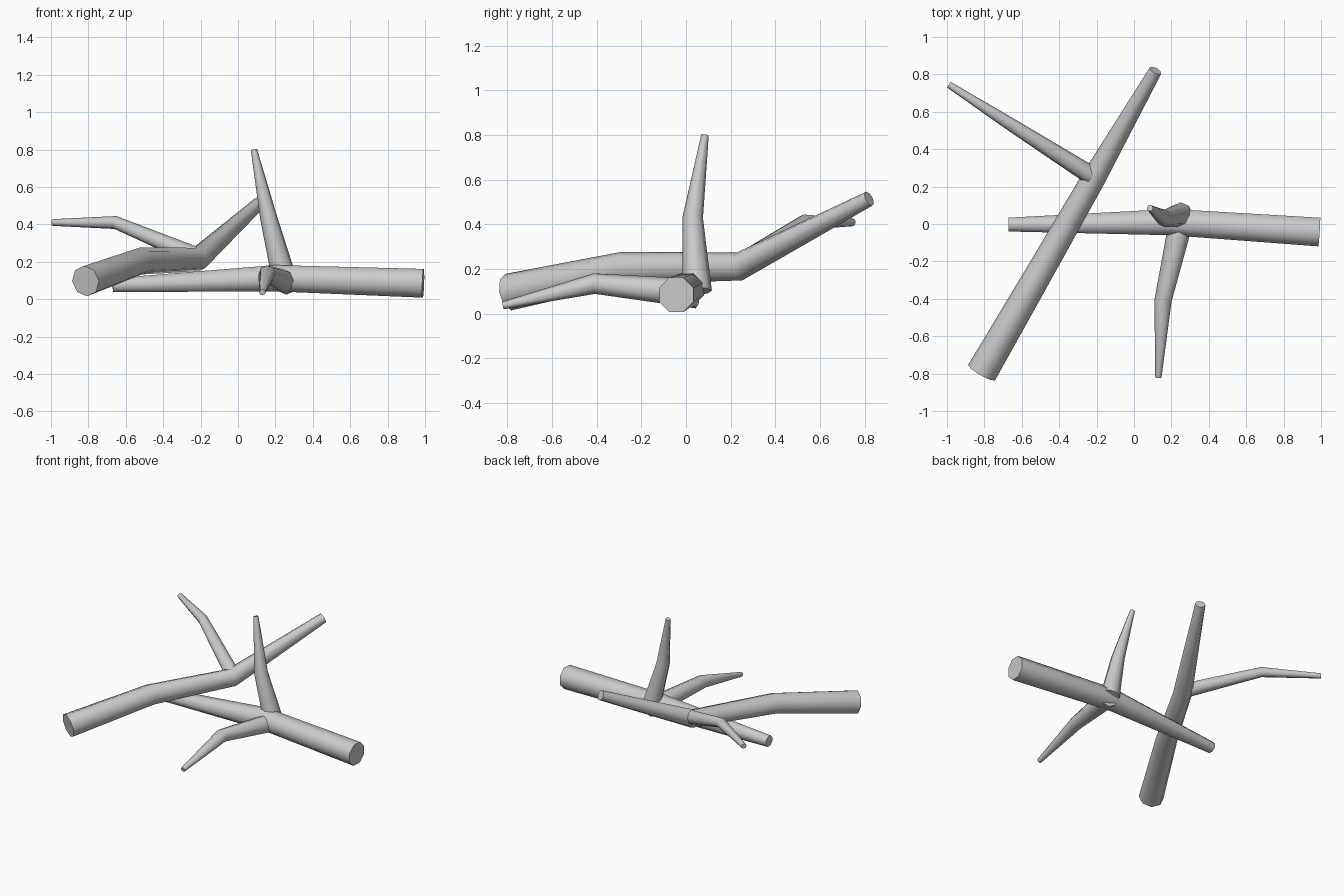
import bpy, bmesh, math
from mathutils import Vector

if "Cube" in bpy.data.objects:
    bpy.data.objects.remove(bpy.data.objects["Cube"])


def branch(name, points, phase=0.0, sides=8):
    """Tapered capped tube through (x, y, z, radius) points."""
    pts = [Vector(p[:3]) for p in points]
    bm = bmesh.new()
    rings = []
    for i, (p, spec) in enumerate(zip(pts, points)):
        before = (p - pts[i - 1]).normalized() if i else Vector()
        after = (pts[i + 1] - p).normalized() if i < len(pts) - 1 else Vector()
        t = (before + after).normalized()
        if i == 0:
            ref = Vector((0, 0, 1)) if abs(t.z) < 0.7 else Vector((0, 1, 0))
        u = (ref - t * ref.dot(t)).normalized()
        v = t.cross(u)
        ring = []
        for k in range(sides):
            a = 2 * math.pi * (k + phase) / sides
            ring.append(bm.verts.new(p + spec[3] * (u * math.cos(a) + v * math.sin(a))))
        rings.append(ring)
    for a, b in zip(rings, rings[1:]):
        for k in range(sides):
            n = (k + 1) % sides
            bm.faces.new((a[k], a[n], b[n], b[k])).smooth = True
    caps = [bm.faces.new(rings[0][::-1]), bm.faces.new(rings[-1])]
    bmesh.ops.recalc_face_normals(bm, faces=bm.faces)
    # crisp cut ends
    for cap in caps:
        for e in cap.edges:
            e.smooth = False
    me = bpy.data.meshes.new(name)
    bm.to_mesh(me)
    bm.free()
    obj = bpy.data.objects.new(name, me)
    bpy.context.collection.objects.link(obj)
    return obj


# Upper log resting across the lower one, with its side twig
branch("upper_log", [(-0.815, -0.795, 0.097, 0.083), (-0.517, -0.28, 0.205, 0.073),
                     (-0.218, 0.24, 0.212, 0.064), (0.115, 0.82, 0.515, 0.035)])
branch("upper_log_twig", [(-0.19, 0.235, 0.215, 0.052), (-0.655, 0.53, 0.41, 0.035),
                          (-0.99, 0.745, 0.41, 0.018)])

# Lower log lying on the ground
branch("lower_log", [(0.99, -0.043, 0.085, 0.083), (0.20, 0.01, 0.112, 0.076),
                     (-0.67, -0.003, 0.075, 0.04)], phase=0.5)

# Twigs forking from the lower log: one upward, one forward
branch("upright_twig", [(0.25, 0.05, 0.10, 0.066), (0.165, 0.03, 0.43, 0.046),
                        (0.085, 0.085, 0.80, 0.017)])
branch("front_twig", [(0.26, 0.05, 0.09, 0.066), (0.155, -0.41, 0.135, 0.046),
                      (0.13, -0.82, 0.037, 0.017)])
